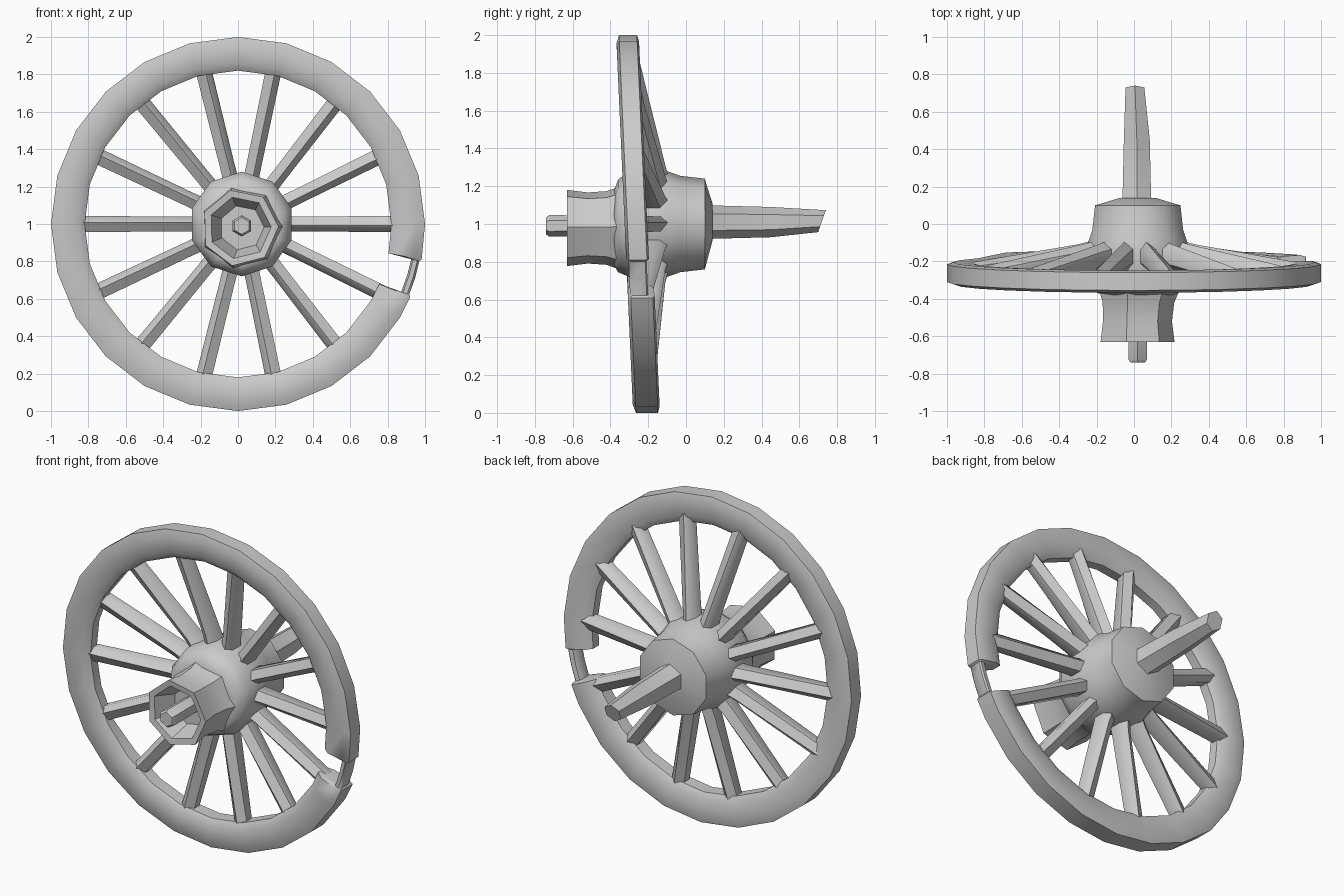
import bpy, bmesh
from math import sin, cos, pi, radians
from mathutils import Vector

if "Cube" in bpy.data.objects:
    bpy.data.objects.remove(bpy.data.objects["Cube"])


def loft(name, rings, loop=False, angle=40):
    """Skin a list of equal-sized point rings; cap the ends unless looped."""
    bm = bmesh.new()
    vs = [[bm.verts.new(p) for p in r] for r in rings]
    n = len(vs[0])
    pairs = list(zip(vs, vs[1:])) + ([(vs[-1], vs[0])] if loop else [])
    for a, b in pairs:
        for i in range(n):
            j = (i + 1) % n
            bm.faces.new((a[i], a[j], b[j], b[i]))
    if not loop:
        bm.faces.new(vs[0])
        bm.faces.new(vs[-1])
    bmesh.ops.recalc_face_normals(bm, faces=bm.faces)
    me = bpy.data.meshes.new(name)
    bm.to_mesh(me)
    bm.free()
    ob = bpy.data.objects.new(name, me)
    bpy.context.collection.objects.link(ob)
    bpy.ops.object.select_all(action='DESELECT')
    ob.select_set(True)
    bpy.context.view_layer.objects.active = ob
    bpy.ops.object.shade_smooth_by_angle(angle=radians(angle))
    return ob


def turned(name, profile, sides, phase=0.0, angle=40):
    """Lathe along y; profile entries are (y, radius, centre x, centre z)."""
    return loft(name, [[(cx + r * cos(phase + 2 * pi * k / sides), y,
                         cz + r * sin(phase + 2 * pi * k / sides))
                        for k in range(sides)] for y, r, cx, cz in profile], angle=angle)


def plane_y(z):
    """Centre plane of the slightly leaning rim."""
    return -0.265 - 0.045 * (z - 1)


# Rim: swept section, with a broken notch on the right side
SECTION = [(1.0, -0.045), (1.0, 0.05), (0.965, 0.06), (0.86, 0.055),
           (0.82, 0.03), (0.82, -0.03), (0.86, -0.058), (0.955, -0.06)]
angles = [(a, False) for a in range(0, 360, 15) if a != 345]
angles += [(337, False), (337.5, True), (343, True), (348.5, True), (349, False)]
rings = []
for deg, broken in sorted(angles):
    a = radians(deg)
    ring = []
    for r, d in SECTION:
        if broken:
            r = 0.945 + (r - 0.82) * 0.25
            d *= 0.8
        if d > 0 and 213 < deg < 337.2:      # thicker back on the lower part
            d += 0.022
        z = 1 + r * sin(a)
        ring.append((r * cos(a), plane_y(z) + d, z))
    rings.append(ring)
loft("rim", rings, loop=True, angle=45)

# Spokes: fourteen dished, six-sided bars
for i in range(14):
    a = 2 * pi * i / 14
    out = Vector((cos(a), 0, sin(a)))
    side = Vector((-sin(a), 0, cos(a)))
    tip_r = 0.93 if i == 13 else 0.87
    rings = []
    for r, y, w, d in ((0.2, -0.165, 0.042, 0.085), (0.32, -0.18, 0.04, 0.07),
                       (tip_r, plane_y(1 + tip_r * sin(a)) + 0.01, 0.043, 0.05)):
        c = Vector((0.02 * (1 - r), y, 1)) + out * r
        rings.append([c + side * w * u + Vector((0, d * v, 0))
                      for u, v in ((1, -0.5), (1, 0.5), (0.2, 1), (-1, 0.5), (-1, -0.5), (-0.2, -1))])
    loft(f"spoke_{i + 1}", rings, angle=50)

# Hub body with rear collar
turned("hub_body", [(-0.38, 0.2, 0.02, 0.98), (-0.36, 0.245, 0.02, 0.99),
                    (-0.3, 0.28, 0.02, 1), (-0.1, 0.28, 0.02, 1), (-0.03, 0.255, 0.02, 1),
                    (0.1, 0.24, 0.02, 1), (0.105, 0.22, 0.02, 1), (0.14, 0.1, 0.02, 1.01)],
       10, pi / 10, 45)

# Hollow seven-sided hub nose
turned("hub_nose", [(-0.34, 0.23, 0.02, 0.98), (-0.42, 0.2, 0.015, 0.98),
                    (-0.52, 0.193, 0.01, 0.98), (-0.63, 0.207, 0.01, 0.98),
                    (-0.625, 0.168, 0.01, 0.98), (-0.5, 0.12, 0.02, 0.98)],
       7, pi / 2 + 0.25)

# Axle: front stub and tapered rear bar
turned("axle_stub", [(-0.48, 0.055, 0.02, 0.99), (-0.725, 0.057, 0.02, 0.99),
                     (-0.74, 0.045, 0.02, 0.99)], 6, pi / 6)
axle = turned("axle_bar", [(0.08, 0.12, 0.02, 1.01), (0.145, 0.088, 0.015, 1.01),
                           (0.45, 0.08, 0.015, 1.01), (0.72, 0.058, 0.005, 1.015)], 6, pi / 6)
for v in axle.data.vertices:                 # slanted rear end
    if v.co.y > 0.7:
        v.co.y += (v.co.z - 1.015) * 0.35
